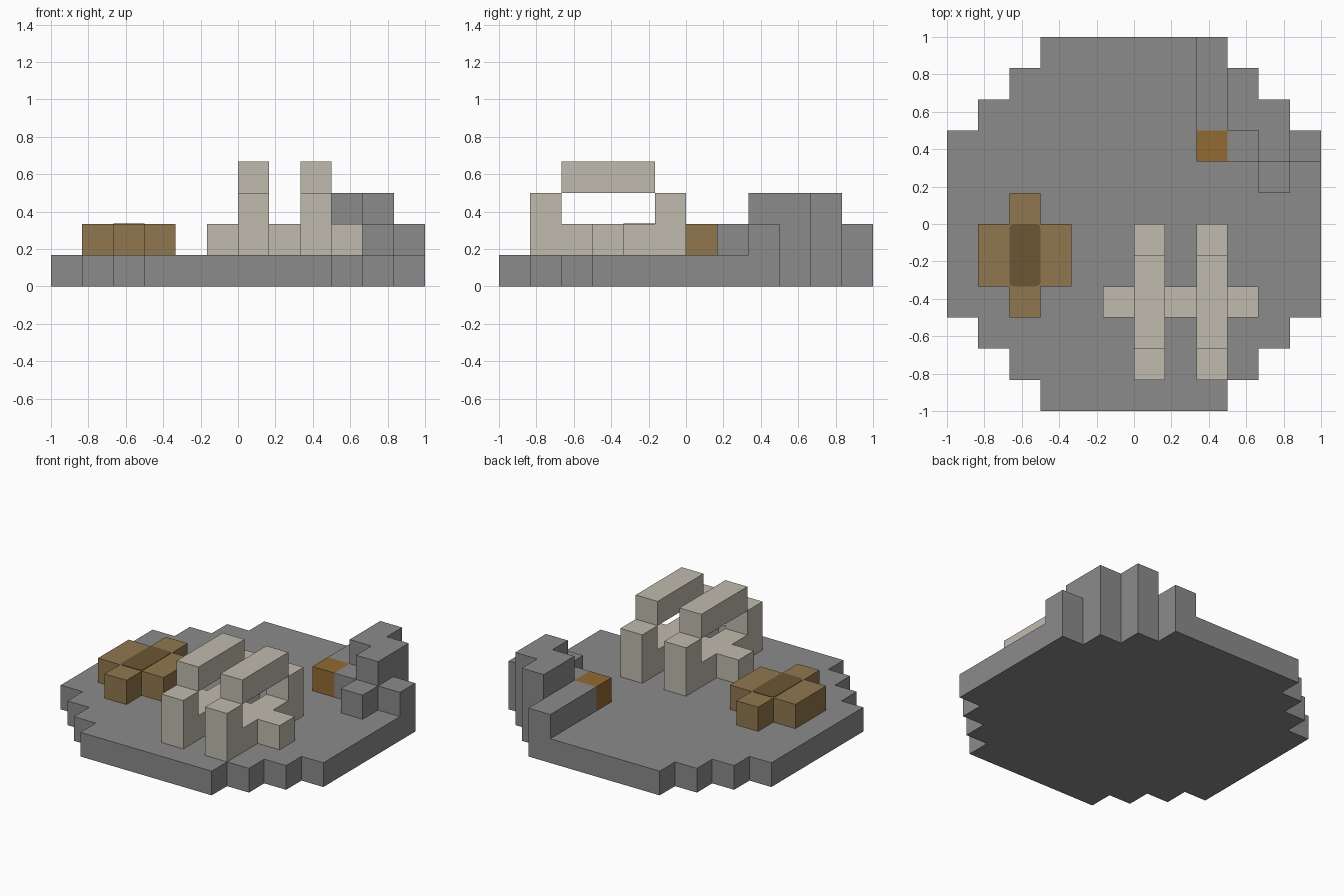
import bpy
import bmesh
from mathutils import Vector

U = 1 / 6  # size of one block

if "Cube" in bpy.data.objects:
    bpy.data.objects.remove(bpy.data.objects["Cube"], do_unlink=True)


def material(name, rgb):
    """Flat material from an sRGB colour given in 0-255."""
    lin = [((c / 255 + 0.055) / 1.055) ** 2.4 for c in rgb] + [1]
    m = bpy.data.materials.new(name)
    m.use_nodes = True
    m.diffuse_color = lin
    m.node_tree.nodes["Principled BSDF"].inputs["Base Color"].default_value = lin
    return m


def add_object(name, bm, mat):
    mesh = bpy.data.meshes.new(name)
    bm.to_mesh(mesh)
    bm.free()
    mesh.materials.append(mat)
    obj = bpy.data.objects.new(name, mesh)
    bpy.context.collection.objects.link(obj)
    return obj


def blocks(*boxes):
    """Set of cells filled by boxes (x0, x1, y0, y1, z0, z1) in block units."""
    return {(x, y, z) for x0, x1, y0, y1, z0, z1 in boxes
            for x in range(x0, x1) for y in range(y0, y1) for z in range(z0, z1)}


def build_blocks(name, cells, solid, mat):
    """Skin the exposed sides of the cells and merge flat areas."""
    bm = bmesh.new()
    for cell in cells:
        centre = Vector(cell) + Vector((0.5, 0.5, 0.5))
        for axis in range(3):
            for sign in (-1, 1):
                n = Vector((0, 0, 0))
                n[axis] = sign
                if tuple(int(c + d) for c, d in zip(cell, n)) in solid:
                    continue
                a = Vector((0, 0, 0))
                a[(axis + 1) % 3] = 0.5
                b = n.cross(a)
                mid = centre + n / 2
                bm.faces.new([bm.verts.new((mid + p) * U)
                              for p in (a + b, b - a, -a - b, a - b)])
    bmesh.ops.remove_doubles(bm, verts=bm.verts, dist=0.001)
    bmesh.ops.dissolve_limit(bm, angle_limit=0.01, verts=bm.verts, edges=bm.edges)
    bmesh.ops.recalc_face_normals(bm, faces=bm.faces)
    return add_object(name, bm, mat)


stone = material("stone grey", (139, 139, 139))
bone = material("bone cream", (192, 187, 174))
wood = material("wood brown", (144, 119, 78))
dark_wood = material("dark brown", (107, 86, 52))
rust = material("rust brown", (146, 106, 50))

# Stepped round floor
floor = blocks(*[(-w, w, -h, h, 0, 1) for w, h in ((6, 3), (5, 4), (4, 5), (3, 6))])

# Ruined wall around the back left edge
wall = blocks((2, 3, 3, 6, 1, 2), (3, 4, 2, 3, 1, 2), (4, 5, 1, 2, 1, 2),
              (5, 6, 2, 3, 1, 2), (3, 4, 3, 5, 1, 3), (4, 5, 2, 4, 1, 3))
rusty_block = blocks((2, 3, 2, 3, 1, 2))

# Two raised hoops joined by a cross bar
hoops = blocks((-1, 4, -3, -2, 1, 2))
for x in (0, 2):
    hoops |= blocks((x, x + 1, -5, 0, 1, 2), (x, x + 1, -5, -4, 2, 3),
                    (x, x + 1, -1, 0, 2, 3), (x, x + 1, -4, -1, 3, 4))

# Low cross-shaped stump
stump = blocks((-5, -2, -2, 0, 1, 2), (-4, -3, -3, 1, 1, 2))

parts = (("floor", floor, stone), ("ruined_wall", wall, stone),
         ("rusty_block", rusty_block, rust), ("frame_hoops", hoops, bone),
         ("cross_stump", stump, wood))
solid = set().union(*(cells for _, cells, _ in parts))
for name, cells, mat in parts:
    build_blocks(name, cells, solid, mat)

# Dark inlay with rounded corners on the stump
bm = bmesh.new()
bmesh.ops.create_cube(bm, size=1)
bmesh.ops.scale(bm, vec=(U, 2 * U, 0.004), verts=bm.verts)
upright = [e for e in bm.edges if abs(e.verts[0].co.z - e.verts[1].co.z) > 0.001]
bmesh.ops.bevel(bm, geom=upright, offset=0.025, segments=3, profile=0.5, affect='EDGES')
inlay = add_object("stump_inlay", bm, dark_wood)
inlay.location = (-3.5 * U, -U, 2 * U + 0.001)
